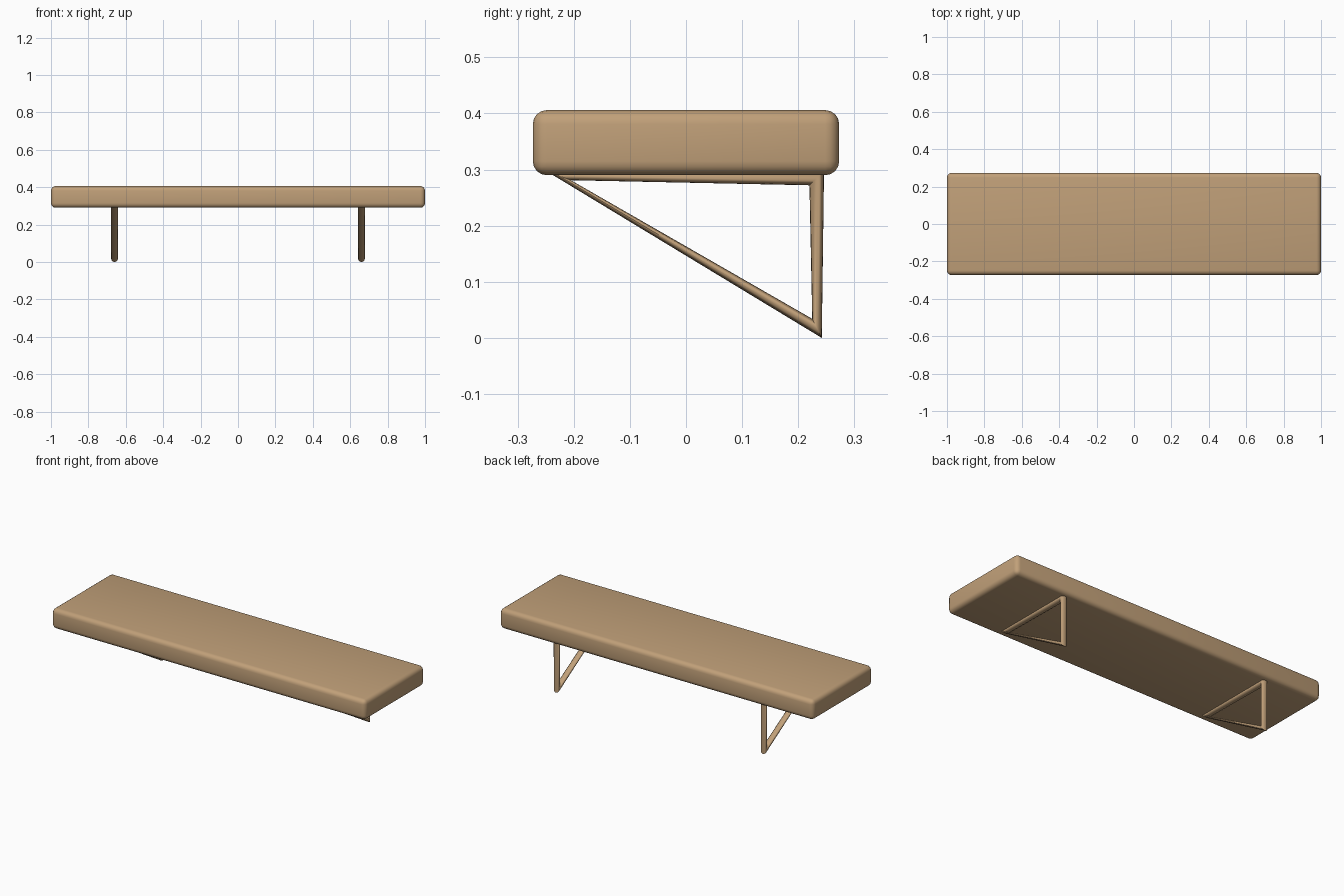
import bpy, bmesh, math
from mathutils import Vector

if "Cube" in bpy.data.objects:
    bpy.data.objects.remove(bpy.data.objects["Cube"])

wood = bpy.data.materials.new("light_wood")
wood.diffuse_color = (0.53, 0.35, 0.19, 1)
wood.use_nodes = True
wood.node_tree.nodes["Principled BSDF"].inputs["Base Color"].default_value = wood.diffuse_color


def finish(name, bm, angle):
    bmesh.ops.recalc_face_normals(bm, faces=bm.faces)
    mesh = bpy.data.meshes.new(name)
    bm.to_mesh(mesh)
    bm.free()
    mesh.materials.append(wood)
    obj = bpy.data.objects.new(name, mesh)
    bpy.context.collection.objects.link(obj)
    bpy.ops.object.select_all(action='DESELECT')
    obj.select_set(True)
    bpy.context.view_layer.objects.active = obj
    bpy.ops.object.shade_smooth_by_angle(angle=math.radians(angle))
    return obj


# Shelf board with rounded edges
bm = bmesh.new()
bmesh.ops.create_cube(bm, size=1)
for v in bm.verts:
    v.co = Vector((v.co.x * 2, v.co.y * 0.546, v.co.z * 0.116 + 0.348))
bmesh.ops.bevel(bm, geom=bm.edges[:], offset=0.025, segments=4,
                profile=0.5, affect='EDGES')
finish("shelf_board", bm, 40)

# Triangular tube brackets: (outer, inner) points in y, z at each corner
CORNERS = [((-0.25, 0.298), (-0.205, 0.281)),
           ((0.246, 0.298), (0.22, 0.272)),
           ((0.242, 0.0), (0.225, 0.034))]
SIDES = 16


def bracket(name, x):
    bm = bmesh.new()
    rings = []
    for outer, inner in CORNERS:
        o, i = Vector((0, *outer)), Vector((0, *inner))
        mid, half = (o + i) / 2, (o - i) / 2
        ring = []
        for k in range(SIDES):
            a = 2 * math.pi * k / SIDES
            side = Vector((x + 0.018 * math.sin(a), 0, 0))
            ring.append(bm.verts.new(mid + half * math.cos(a) + side))
        rings.append(ring)
    for r in range(3):
        p, q = rings[r], rings[(r + 1) % 3]
        for k in range(SIDES):
            n = (k + 1) % SIDES
            bm.faces.new((p[k], p[n], q[n], q[k]))
    finish(name, bm, 40)


bracket("left_bracket", -0.66)
bracket("right_bracket", 0.66)
